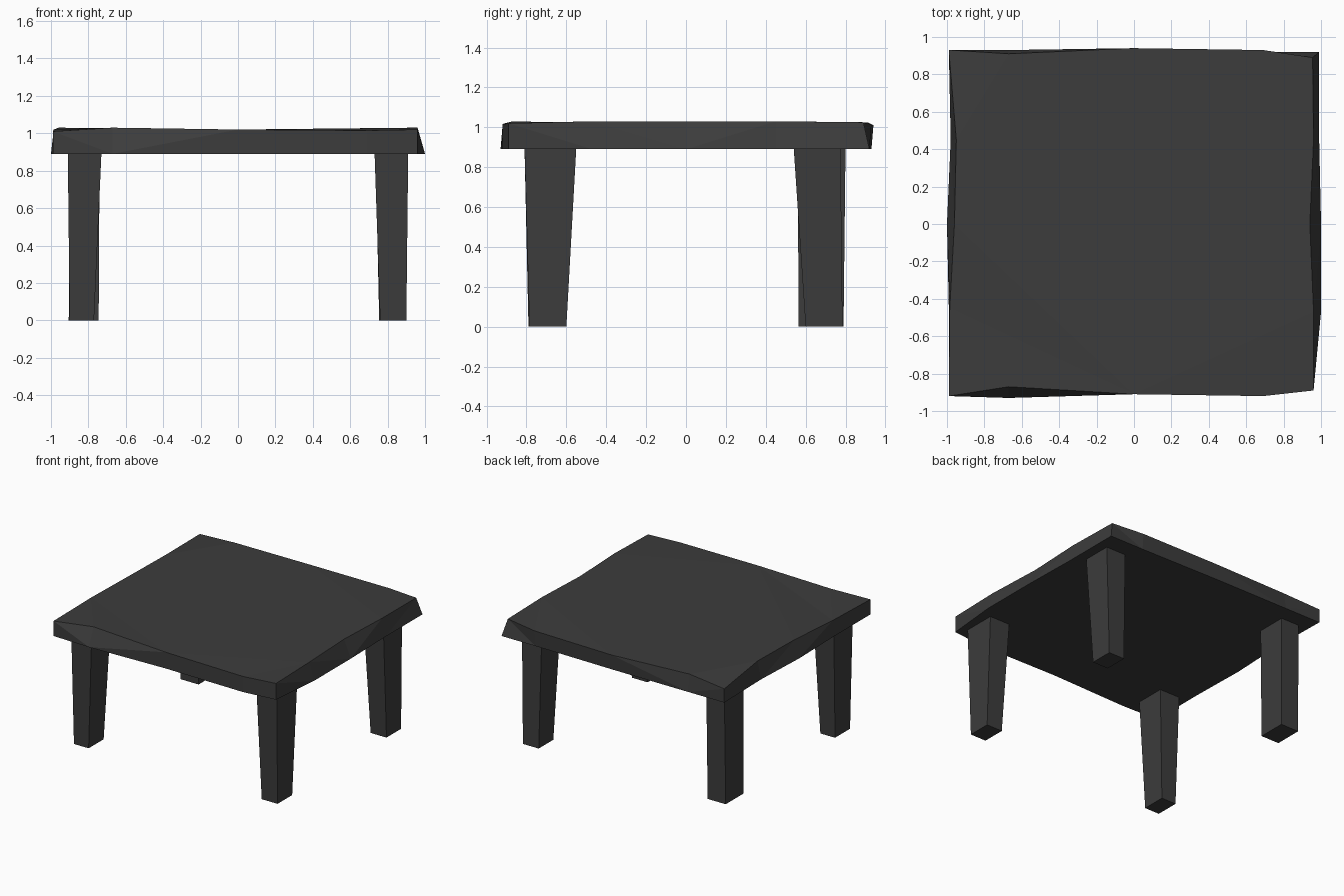
import bpy, bmesh

if "Cube" in bpy.data.objects:
    bpy.data.objects.remove(bpy.data.objects["Cube"])

dark = bpy.data.materials.new("dark_grey")
dark.diffuse_color = (0.045, 0.045, 0.045, 1)
dark.use_nodes = True
dark.node_tree.nodes["Principled BSDF"].inputs["Base Color"].default_value = dark.diffuse_color


def loft(name, lower, upper):
    """Closed flat-shaded solid between two matching outlines."""
    bm = bmesh.new()
    a = [bm.verts.new(p) for p in lower]
    b = [bm.verts.new(p) for p in upper]
    n = len(a)
    bm.faces.new(a[::-1])
    bm.faces.new(b)
    for i in range(n):
        j = (i + 1) % n
        bm.faces.new((a[i], a[j], b[j], b[i]))
    # triangulate the slightly warped faces
    bmesh.ops.triangulate(bm, faces=bm.faces[:])
    bmesh.ops.recalc_face_normals(bm, faces=bm.faces[:])
    mesh = bpy.data.meshes.new(name)
    bm.to_mesh(mesh)
    bm.free()
    mesh.materials.append(dark)
    obj = bpy.data.objects.new(name, mesh)
    bpy.context.collection.objects.link(obj)
    return obj


# Tabletop: hand-hewn slab, wavy upper rim over a flat underside
rim_low = [(-.99, -.92), (-.67, -.93), (0, -.91), (.69, -.92), (.96, -.89),
           (1, -.47), (1, 0), (.99, .45), (.99, .92),
           (.69, .92), (0, .93), (-.67, .93), (-.99, .93),
           (-.98, .45), (-1, 0), (-.99, -.45)]
rim_high = [(-.99, -.92, 1.01), (-.67, -.87, 1.03), (0, -.91, 1.02),
            (.69, -.92, 1.015), (.96, -.89, 1.02),
            (.96, -.47, 1.03), (.94, 0, 1.03), (.96, .45, 1.03), (.955, .89, 1.025),
            (.69, .93, 1.015), (0, .94, 1.01), (-.67, .91, 1.025), (-.99, .93, 1.0),
            (-.95, .45, 1.03), (-.96, 0, 1.03), (-.985, -.45, 1.02)]
loft("tabletop", [(x, y, .89) for x, y in rim_low], rim_high)


# Legs: tapered four-sided posts, each a little different
def rect(x0, x1, y0, y1, z):
    return [(x0, y0, z), (x1, y0, z), (x1, y1, z), (x0, y1, z)]


legs = {
    "front_left_leg": ((-.90, -.77, -.79, -.60), (-.91, -.73, -.81, -.57)),
    "front_right_leg": ((.76, .90, -.785, -.60), (.73, .91, -.81, -.55)),
    "back_left_leg": ((-.905, -.745, .565, .79), (-.90, -.74, .56, .80)),
    "back_right_leg": ((.755, .895, .60, .785), (.735, .91, .54, .775)),
}
for name, (foot, head) in legs.items():
    loft(name, rect(*foot, 0), rect(*head, .90))
